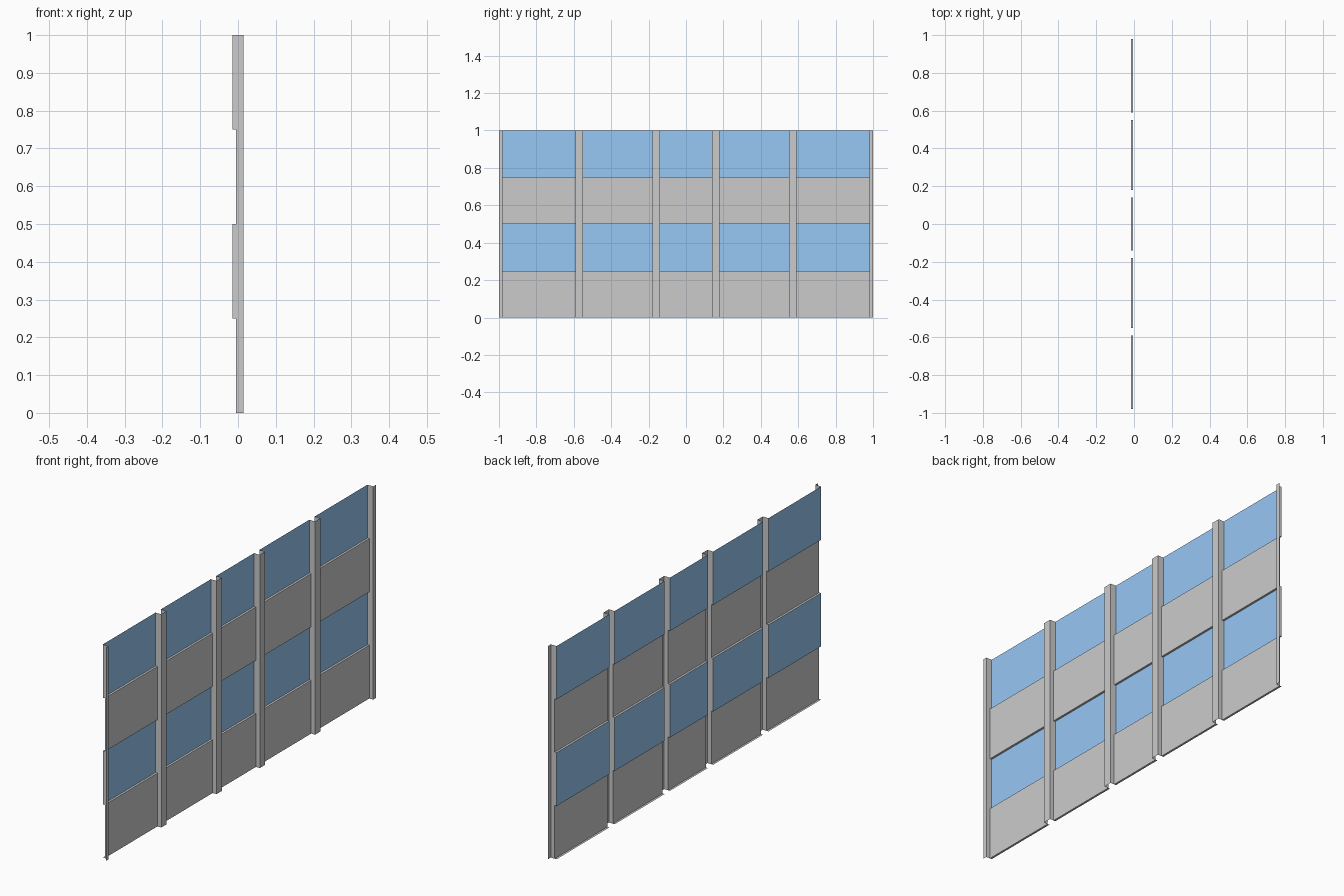
import bpy
from mathutils import Vector

if "Cube" in bpy.data.objects:
    bpy.data.objects.remove(bpy.data.objects["Cube"])

GLASS_X, PANEL_X, FRONT_X = -0.015, -0.005, 0.015
BAND = 0.25
BAYS = [(-0.98, -0.59), (-0.55, -0.18), (-0.14, 0.14), (0.18, 0.55), (0.59, 0.98)]

blue = bpy.data.materials.new("blue_glass")
blue.diffuse_color = (0.31, 0.58, 0.91, 1)
blue.use_nodes = True
blue.node_tree.nodes["Principled BSDF"].inputs["Base Color"].default_value = blue.diffuse_color


def build(name, strips, material=None):
    """Each strip is an open profile swept along a vector into a thin sheet."""
    verts, faces = [], []
    for profile, sweep in strips:
        for a, b in zip(profile, profile[1:]):
            a, b, s = Vector(a), Vector(b), Vector(sweep)
            n = len(verts)
            verts += [a, b, b + s, a + s]
            faces.append((n, n + 1, n + 2, n + 3))
    mesh = bpy.data.meshes.new(name)
    mesh.from_pydata(verts, [], faces)
    if material:
        mesh.materials.append(material)
    obj = bpy.data.objects.new(name, mesh)
    bpy.context.collection.objects.link(obj)


# Spandrels with top and bottom ledges, and recessed glass above each
for i, (y0, y1) in enumerate(BAYS, 1):
    across = (0, y0 - y1, 0)
    for floor in range(2):
        z0 = floor * 2 * BAND
        z1, z2 = z0 + BAND, z0 + 2 * BAND
        build(f"spandrel_{floor + 1}_{i}", [([(GLASS_X, y1, z0), (PANEL_X, y1, z0),
              (PANEL_X, y1, z1), (GLASS_X, y1, z1)], across)])
        build(f"window_{floor + 1}_{i}",
              [([(GLASS_X, y1, z1), (GLASS_X, y1, z2)], across)], blue)

# Open-backed mullions between bays; the end ones are half width with no outer side
edges = [-1.0] + [y for bay in BAYS for y in bay] + [1.0]
for i in range(0, len(edges), 2):
    y0, y1 = edges[i], edges[i + 1]
    strips = []
    for band in range(4):
        back = GLASS_X if band % 2 else PANEL_X
        z = band * BAND
        path = [(FRONT_X, y0, z), (FRONT_X, y1, z)]
        if y0 > -1:
            path.insert(0, (back, y0, z))
        if y1 < 1:
            path.append((back, y1, z))
        strips.append((path, (0, 0, BAND)))
    build(f"mullion_{i // 2 + 1}", strips)
